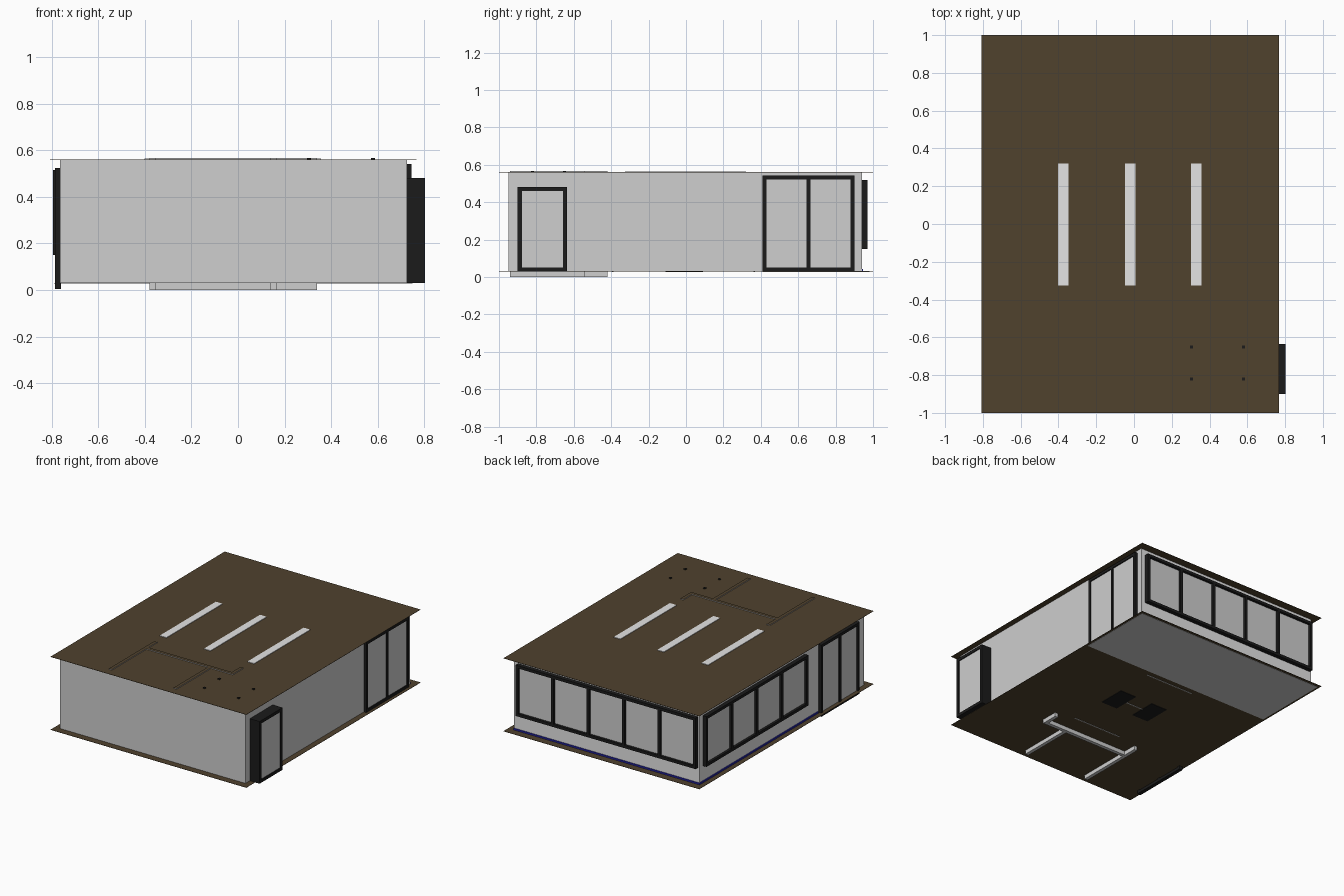
import bpy
import bmesh

if "Cube" in bpy.data.objects:
    bpy.data.objects.remove(bpy.data.objects["Cube"])


def material(name, r, g, b):
    m = bpy.data.materials.new(name)
    m.diffuse_color = (r, g, b, 1)
    m.use_nodes = True
    m.node_tree.nodes["Principled BSDF"].inputs["Base Color"].default_value = m.diffuse_color
    return m


WALL = material("light_grey", 0.62, 0.62, 0.62)
PALE = material("off_white", 0.78, 0.78, 0.78)
BROWN = material("dark_brown", 0.08, 0.054, 0.027)
BLACK = material("frame_black", 0.011, 0.011, 0.011)
BLUE = material("strip_blue", 0.02, 0.02, 0.4)


def add_boxes(name, boxes, mat, top_mat=None):
    """Joined boxes, each (x0, x1, y0, y1, z0, z1); top_mat colours upward faces."""
    bm = bmesh.new()
    for x0, x1, y0, y1, z0, z1 in boxes:
        res = bmesh.ops.create_cube(bm, size=1)
        for v in res["verts"]:
            v.co.x = x1 if v.co.x > 0 else x0
            v.co.y = y1 if v.co.y > 0 else y0
            v.co.z = z1 if v.co.z > 0 else z0
    bm.normal_update()
    mesh = bpy.data.meshes.new(name)
    mesh.materials.append(mat)
    if top_mat:
        mesh.materials.append(top_mat)
        for f in bm.faces:
            f.material_index = 1 if f.normal.z > 0.5 else 0
    bm.to_mesh(mesh)
    bm.free()
    ob = bpy.data.objects.new(name, mesh)
    bpy.context.collection.objects.link(ob)
    return ob


def add_window(name, axis, depth, span, z, panes, bar, glass_at):
    """Frame with evenly spaced uprights on a wall facing along axis."""
    (a, b), (z0, z1), (d0, d1) = span, z, depth

    def place(u0, u1, w0, w1, e0, e1):
        return (e0, e1, u0, u1, w0, w1) if axis == "x" else (u0, u1, e0, e1, w0, w1)

    parts = [place(a, b, z0, z0 + bar, d0, d1), place(a, b, z1 - bar, z1, d0, d1)]
    for i in range(panes + 1):
        u = a + (b - a - bar) * i / panes
        parts.append(place(u, u + bar, z0 + bar, z1 - bar, d0, d1))
    add_boxes(name + "_frame", parts, BLACK)
    add_boxes(name + "_glass",
              [place(a + bar / 2, b - bar / 2, z0 + bar / 2, z1 - bar / 2,
                     glass_at - 0.002, glass_at + 0.002)], WALL)


# Roof and floor slabs, very thin and overhanging the walls
add_boxes("roof", [(-0.807, 0.767, -1, 1, 0.559, 0.561)], BROWN)
add_boxes("floor", [(-0.807, 0.767, -1, 1, 0.029, 0.031)], BROWN)
add_boxes("rear_floor_panel", [(-0.79, 0.75, 0.41, 0.98, 0.0265, 0.0285)], WALL)

# Walls
add_boxes("front_wall", [(-0.765, 0.725, -0.95, -0.94, 0.031, 0.559)], WALL)
add_boxes("right_wall", [(0.715, 0.725, -0.94, 0.94, 0.031, 0.559)], WALL)
add_boxes("back_wall", [(-0.765, 0.725, 0.93, 0.94, 0.031, 0.559)], PALE)
add_boxes("left_wall", [(-0.765, -0.755, -0.94, 0.93, 0.031, 0.559)], PALE)

# Windows and doors
add_window("back_window", "y", (0.935, 0.97), (-0.755, 0.69), (0.15, 0.52), 5, 0.02, 0.95)
add_window("left_window", "x", (-0.795, -0.76), (-0.27, 0.9), (0.15, 0.515), 4, 0.02, -0.775)
add_window("left_door", "x", (-0.787, -0.76), (-0.87, -0.43), (0.004, 0.525), 2, 0.02, -0.775)
add_window("right_window", "x", (0.72, 0.745), (0.41, 0.9), (0.03, 0.542), 2, 0.02, 0.735)
add_window("right_door", "x", (0.72, 0.803), (-0.9, -0.635), (0.03, 0.482), 1, 0.022, 0.795)

# Blue strip at the foot of the back and left walls
add_boxes("base_strip", [(-0.772, 0.725, 0.94, 0.947, 0.031, 0.042),
                         (-0.772, -0.765, -0.42, 0.947, 0.031, 0.042)], BLUE)

# Partition walls passing through floor and roof
add_boxes("partition_walls", [
    (-0.38, 0.34, -0.545, -0.52, 0, 0.566),
    (-0.38, -0.355, -0.52, -0.42, 0, 0.566),
    (0.315, 0.34, -0.52, -0.42, 0, 0.566),
    (-0.38, -0.355, -0.94, -0.545, 0, 0.566),
    (0.14, 0.165, -0.94, -0.545, 0, 0.566)], WALL, BROWN)

# Ceiling lights showing through the roof
add_boxes("ceiling_lights", [(x - 0.027, x + 0.027, -0.325, 0.32, 0.545, 0.565)
                             for x in (-0.375, -0.02, 0.33)], PALE)

# Four posts whose tips show through the roof
add_boxes("corner_posts", [(x - 0.008, x + 0.008, y - 0.008, y + 0.008, 0.031, 0.567)
                           for x in (0.305, 0.58) for y in (-0.65, -0.82)], BLACK)

# Pads and rails showing through the floor
add_boxes("floor_pads", [(x - 0.065, x + 0.065, -0.11, 0.09, 0.026, 0.035)
                         for x in (0.125, -0.145)], BLACK)
add_boxes("floor_rails", [(-0.2, 0.19, y - 0.004, y + 0.004, 0.027, 0.035)
                          for y in (0.365, -0.392)]
          + [(-0.08, 0.06, -0.014, -0.006, 0.027, 0.035)], WALL)
